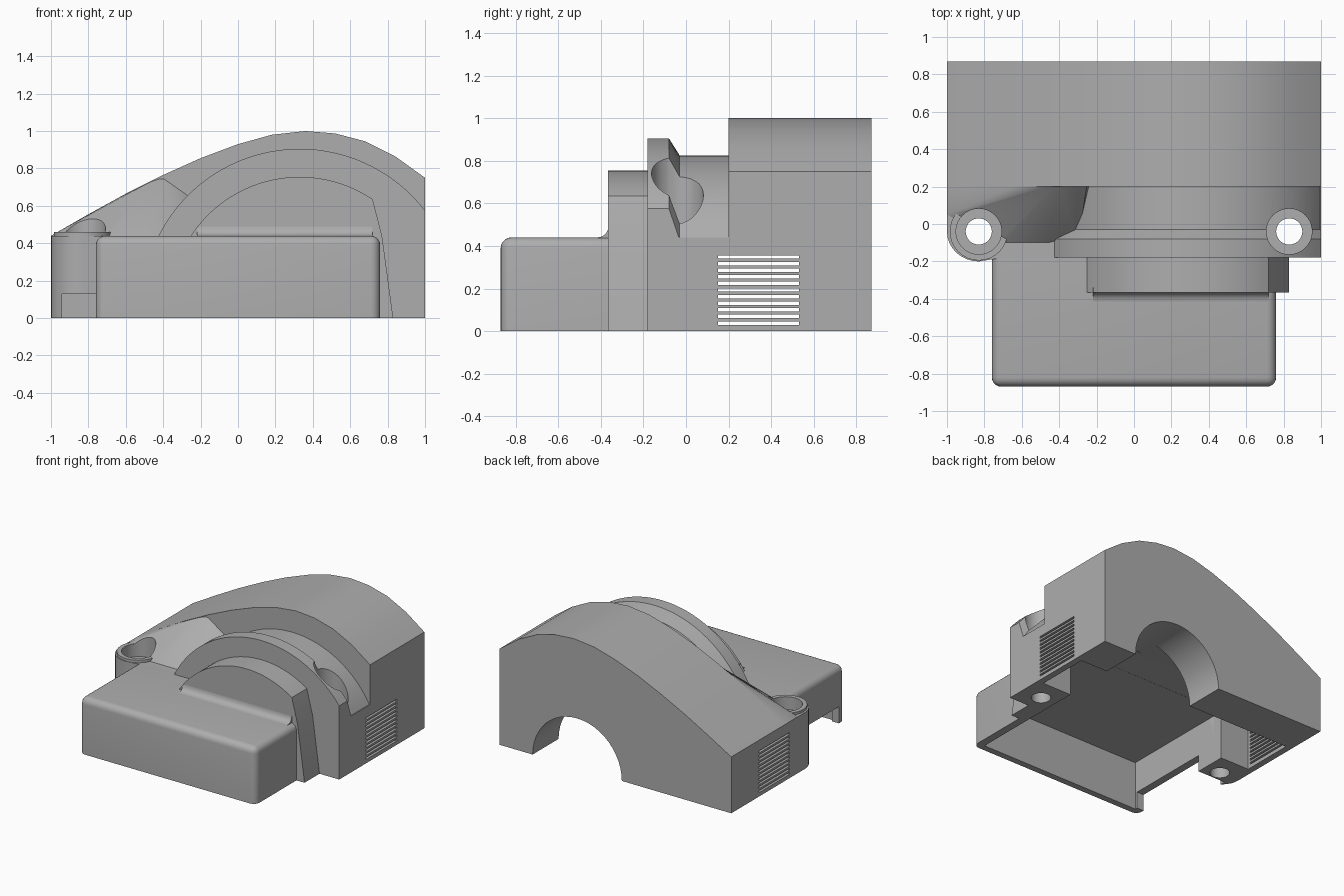
import bpy, bmesh, math
from mathutils import Vector

cube = bpy.data.objects.get("Cube")
if cube:
    bpy.data.objects.remove(cube, do_unlink=True)

grey = bpy.data.materials.new("plain grey")
grey.use_nodes = True
grey.diffuse_color = (0.42, 0.42, 0.42, 1)
grey.node_tree.nodes["Principled BSDF"].inputs["Base Color"].default_value = (0.42, 0.42, 0.42, 1)

CX, CZ = 0.33, 0.06  # shared axis of the stepped arches
BOSS = ((-0.83, 0.36), (0.83, 0.42))  # screw boss x and counterbore floor
BOSS_Y = -0.04


def make(name, bm):
    bmesh.ops.recalc_face_normals(bm, faces=bm.faces)
    mesh = bpy.data.meshes.new(name)
    bm.to_mesh(mesh)
    bm.free()
    mesh.materials.append(grey)
    ob = bpy.data.objects.new(name, mesh)
    bpy.context.collection.objects.link(ob)
    return ob


def loft(name, sections):
    """Skin a row of matching closed sections and cap both ends."""
    bm = bmesh.new()
    rings = [[bm.verts.new(p) for p in s] for s in sections]
    n = len(rings[0])
    for a, b in zip(rings, rings[1:]):
        for i in range(n):
            j = (i + 1) % n
            bm.faces.new((a[i], a[j], b[j], b[i]))
    bm.faces.new(rings[0])
    bm.faces.new(rings[-1])
    return make(name, bm)


def along_y(name, profile, y0, y1):
    return loft(name, [[(x, y, z) for x, z in profile] for y in (y0, y1)])


def along_z(name, outline, z0, z1):
    return loft(name, [[(x, y, z) for x, y in outline] for z in (z0, z1)])


def circle(x, y, r, n=32):
    return [(x + r * math.cos(math.tau * i / n), y + r * math.sin(math.tau * i / n))
            for i in range(n)]


def add_box(bm, lo, hi):
    verts = bmesh.ops.create_cube(bm, size=1)["verts"]
    lo, hi = Vector(lo), Vector(hi)
    for v in verts:
        v.co = Vector((lo[i] + (v.co[i] + 0.5) * (hi[i] - lo[i]) for i in range(3)))


def boxes(name, spans):
    bm = bmesh.new()
    for lo, hi in spans:
        add_box(bm, lo, hi)
    return make(name, bm)


def arch(r, right=1.0, steps=40):
    """Half-disc outline trimmed at the right-hand side."""
    start = math.acos(min(1, (right - CX) / r))
    pts = [(right, 0)]
    for i in range(steps + 1):
        a = start + (math.pi - start) * i / steps
        pts.append((CX + r * math.cos(a), CZ + r * math.sin(a)))
    return pts + [(CX - r, 0)]


parts = []

# Tall rear housing with a lopsided curved roof
roof = [(-1, .44), (-.8, .555), (-.6, .665), (-.4, .765), (-.2, .855), (0, .93), (.18, .98),
        (.36, 1), (.52, .987), (.68, .945), (.84, .865), (1, .75)]
parts.append(along_y("rear_housing", [(-1, 0)] + roof + [(1, 0)], 0.2, 0.87))

# Low middle body, rounded around the right-hand boss
bx = BOSS[0][0]
corner = [(bx + .17 * math.cos(a), BOSS_Y + .16 * math.sin(a))
          for a in (math.pi * (1 + k / 16) for k in range(9))]
parts.append(along_z("middle_body", [(-1, .25)] + corner + [(-.7, -.18), (1, -.18), (1, .25)], 0, .44))
parts.append(along_z("screw_boss", circle(bx, BOSS_Y, .155), 0, .46))

# Sloping shoulder between the roof and the boss
bm = bmesh.new()
shoulder = [(x, .22, z) for x, z in roof[:4]] + [
    (-.25, .22, .66), (-.46, -.1, .44), (-.7, -.1, .44), (-1, .05, .44),
    (-1, .22, .3), (-1, .05, .3), (-.7, -.1, .3), (-.3, -.1, .4), (-.2, .22, .3)]
for p in shoulder:
    bm.verts.new(p)
hull = bmesh.ops.convex_hull(bm, input=bm.verts)
bmesh.ops.delete(bm, geom=list({g for g in hull["geom_interior"] + hull["geom_unused"]
                                if isinstance(g, bmesh.types.BMVert)}), context="VERTS")
parts.append(make("sloped_shoulder", bm))

# Raised arch band that drops to a lower shelf
parts.append(loft("arch_band", [[(x, y, z) for x, z in arch(r)] for y, r in
                                ((-.18, .845), (-.08, .845), (-.03, .765), (.25, .765))]))

# Front arch step with a slanted side
step = arch(.695, .72)
step[0] = (.83, 0)
step.insert(1, (.77, .44))
parts.append(along_y("front_arch_step", step, -.365, -.15))

# Rounded front box
bm = bmesh.new()
add_box(bm, (-.76, -.87, 0), (.76, -.15, .44))
edges = [e for e in bm.edges if any(v.co.z > .1 for v in e.verts)
         and any(v.co.y < -.5 for v in e.verts)]
bmesh.ops.bevel(bm, geom=edges, offset=.05, segments=5, profile=.5, affect="EDGES")
parts.append(make("front_box", bm))

# Hollow cove where the box meets the arch step
cove = [(-.34, .42), (-.34, .49)] + [
    (-.415 + .05 * math.cos(a), .49 - .05 * math.sin(a))
    for a in (math.pi / 2 * k / 5 for k in range(6))] + [(-.415, .42)]
parts.append(loft("cove_fillet", [[(x, y, z) for y, z in cove] for x in (-.22, .72)]))

# Cutters: open underside, rear bore, side notch, screw holes and vents
cutters = [
    boxes("front_cavity", [((-.7, -.82, -.1), (.7, .2, .38))]),
    boxes("rear_cavity", [((-.95, .13, -.1), (.95, .55, .381))]),
    boxes("side_notch", [((-.94, -.8, -.1), (-.69, -.12, .13))]),
    along_y("rear_bore", [(x + CX, z) for x, z in circle(0, 0, .385, 48)], .4, 1),
]
for x, floor in BOSS:
    cutters.append(along_z("screw_hole", circle(x, BOSS_Y, .07), -.1, 1.1))
    cutters.append(along_z("counterbore", circle(x, BOSS_Y, .122), floor, 1.1))
slots = [((s - .1, .15, .03 + .031 * i), (s + .1, .53, .046 + .031 * i))
         for s in (-1, 1) for i in range(11)]
cutters.append(boxes("vent_slots", slots))

for part in parts:
    for c in cutters:
        mod = part.modifiers.new(c.name, "BOOLEAN")
        mod.operation = "DIFFERENCE"
        mod.solver = "EXACT"
        mod.object = c

# Bake the cuts, then drop the cutters
bpy.context.view_layer.update()
graph = bpy.context.evaluated_depsgraph_get()
baked = [bpy.data.meshes.new_from_object(p.evaluated_get(graph)) for p in parts]
for part, mesh in zip(parts, baked):
    part.modifiers.clear()
    part.data = mesh
for c in cutters:
    bpy.data.objects.remove(c, do_unlink=True)

for ob in bpy.context.selected_objects:
    ob.select_set(False)
for part in parts:
    part.select_set(True)
bpy.context.view_layer.objects.active = parts[0]
bpy.ops.object.shade_smooth_by_angle(angle=math.radians(30))
